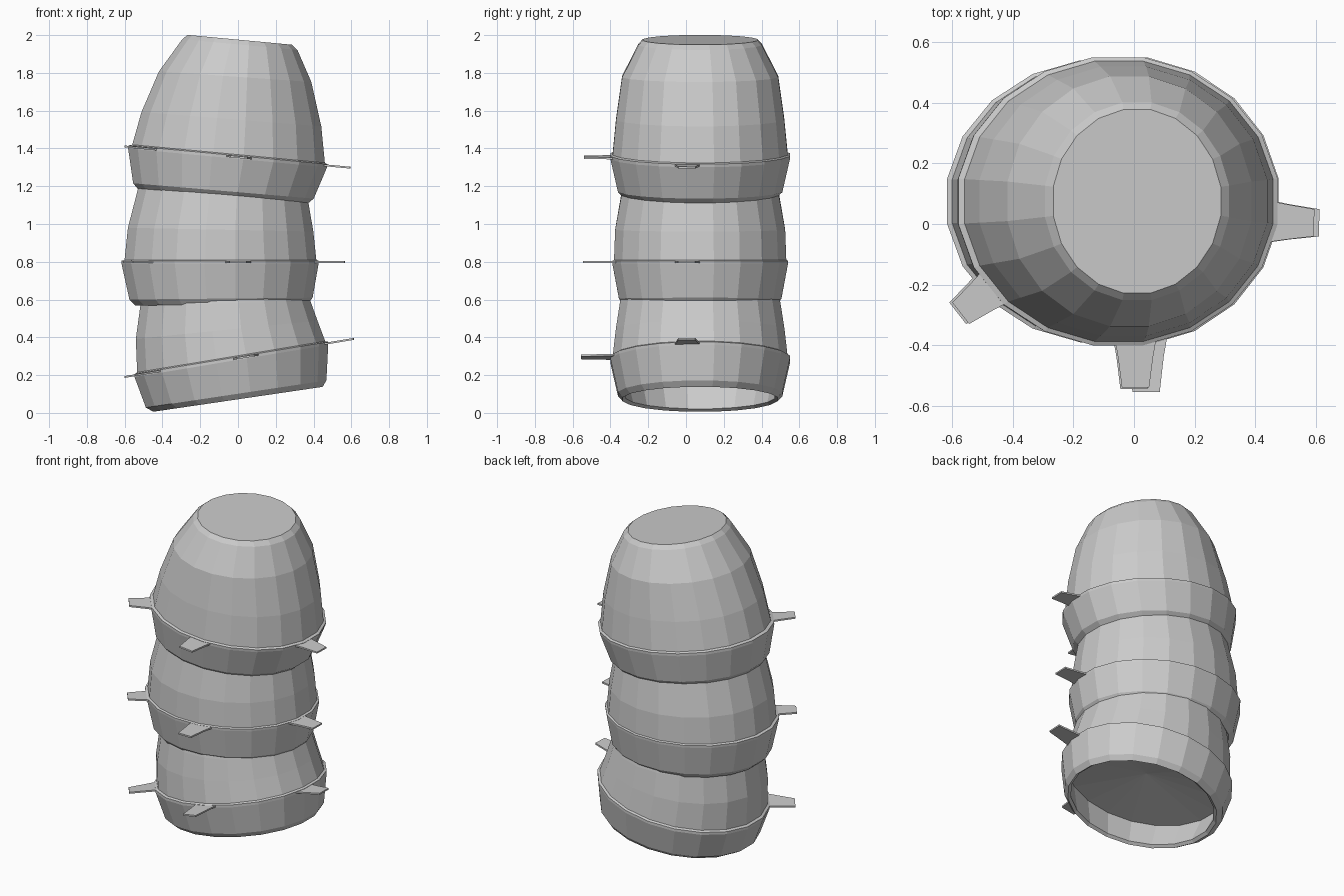
import bpy, bmesh, math

SIDES = 20
CY = 0.075          # shared y centre of the stack


def finish(bm, name):
    bmesh.ops.recalc_face_normals(bm, faces=bm.faces)
    me = bpy.data.meshes.new(name)
    bm.to_mesh(me)
    bm.free()
    ob = bpy.data.objects.new(name, me)
    bpy.context.collection.objects.link(ob)
    return ob


def cup(name, rings):
    """Loft of tilted ellipses (cx, cz, rx, ry, slope), flat cap first, hollow ceiling last."""
    bm = bmesh.new()
    loops = []
    for cx, cz, rx, ry, slope in rings:
        loop = []
        for i in range(SIDES):
            a = (i + 0.5) * math.tau / SIDES
            dx = rx * 1.008 * math.cos(a)
            loop.append(bm.verts.new((cx + dx, CY + ry * 1.008 * math.sin(a), cz + slope * dx)))
        loops.append(loop)
    for lo, hi in zip(loops, loops[1:]):
        for i in range(SIDES):
            j = (i + 1) % SIDES
            bm.faces.new((lo[i], lo[j], hi[j], hi[i]))
    bm.faces.new(loops[0])
    # shallow fan that closes the inside
    cx, cz = rings[-1][:2]
    mid = bm.verts.new((cx, CY, cz + 0.03))
    for i in range(SIDES):
        bm.faces.new((loops[-1][i], loops[-1][(i + 1) % SIDES], mid))
    return finish(bm, name)


def tab(name, base, angle, length, cx, cz, slope):
    """Thin tapered tab lying in the tilted rim plane."""
    bm = bmesh.new()
    c, s = math.cos(angle), math.sin(angle)
    outline = [(-0.03, -0.07), (0.04, -0.058), (length, -0.045),
               (length, 0.045), (0.04, 0.058), (-0.03, 0.07)]
    layers = []
    for dz in (-0.006, 0.004):
        layer = []
        for u, v in outline:
            x, y = base[0] + u * c - v * s, base[1] + u * s + v * c
            layer.append(bm.verts.new((x, y, cz + slope * (x - cx) + dz)))
        bm.faces.new(layer)
        layers.append(layer)
    n = len(outline)
    for i in range(n):
        j = (i + 1) % n
        bm.faces.new((layers[0][i], layers[0][j], layers[1][j], layers[1][i]))
    return finish(bm, name)


# Top cup: closed end, body, lip, skirt, rolled edge, inside
T = -0.094
cup("top_cup", [
    (0.01, 1.975, 0.278, 0.305, T), (0.01, 1.95, 0.306, 0.328, T),
    (-0.015, 1.78, 0.405, 0.415, -0.07), (-0.035, 1.555, 0.478, 0.447, -0.08),
    (-0.05, 1.372, 0.512, 0.465, T), (-0.053, 1.366, 0.53, 0.478, T),
    (-0.055, 1.35, 0.529, 0.477, T), (-0.077, 1.175, 0.48, 0.437, -0.085),
    (-0.08, 1.15, 0.455, 0.412, -0.085), (-0.08, 1.165, 0.437, 0.395, -0.085),
    (-0.06, 1.34, 0.49, 0.44, T)])

# Middle cup
cup("middle_cup", [
    (-0.075, 1.24, 0.425, 0.40, -0.085), (-0.078, 1.15, 0.453, 0.42, -0.085),
    (-0.092, 0.97, 0.493, 0.452, -0.02), (-0.093, 0.81, 0.51, 0.458, 0),
    (-0.095, 0.805, 0.525, 0.468, 0), (-0.095, 0.79, 0.524, 0.467, 0),
    (-0.09, 0.605, 0.487, 0.432, 0.01), (-0.085, 0.575, 0.46, 0.41, 0.015),
    (-0.085, 0.59, 0.44, 0.39, 0.015), (-0.093, 0.78, 0.485, 0.43, 0)])

# Bottom cup, tilted the other way
B = 0.166
cup("bottom_cup", [
    (-0.07, 0.66, 0.43, 0.41, 0.04), (-0.067, 0.58, 0.452, 0.427, 0.03),
    (-0.06, 0.44, 0.483, 0.448, 0.1), (-0.036, 0.297, 0.5, 0.464, B),
    (-0.035, 0.291, 0.515, 0.477, B), (-0.035, 0.275, 0.515, 0.477, B),
    (-0.01, 0.10, 0.48, 0.437, 0.15), (0.0, 0.072, 0.45, 0.412, 0.147),
    (0.0, 0.085, 0.432, 0.395, 0.147), (-0.03, 0.262, 0.478, 0.44, B)])

# Three rim tabs on each cup: (front x, front length, right x, right length)
for name, cx, cz, slope, fx, fl, rx, rl, lx in (
        ("top", -0.053, 1.36, T, 0.005, 0.14, 0.465, 0.13, -0.47),
        ("middle", -0.095, 0.80, 0.0, 0.0, 0.145, 0.425, 0.14, -0.48),
        ("bottom", -0.035, 0.285, B, 0.04, 0.155, 0.475, 0.137, -0.47)):
    tab(name + "_front_tab", (fx, -0.4), -math.pi / 2, fl, cx, cz, slope)
    tab(name + "_right_tab", (rx, 0.008), -0.03, rl, cx, cz, slope)
    tab(name + "_left_tab", (lx, -0.215), math.radians(218), 0.13, cx, cz, slope)
